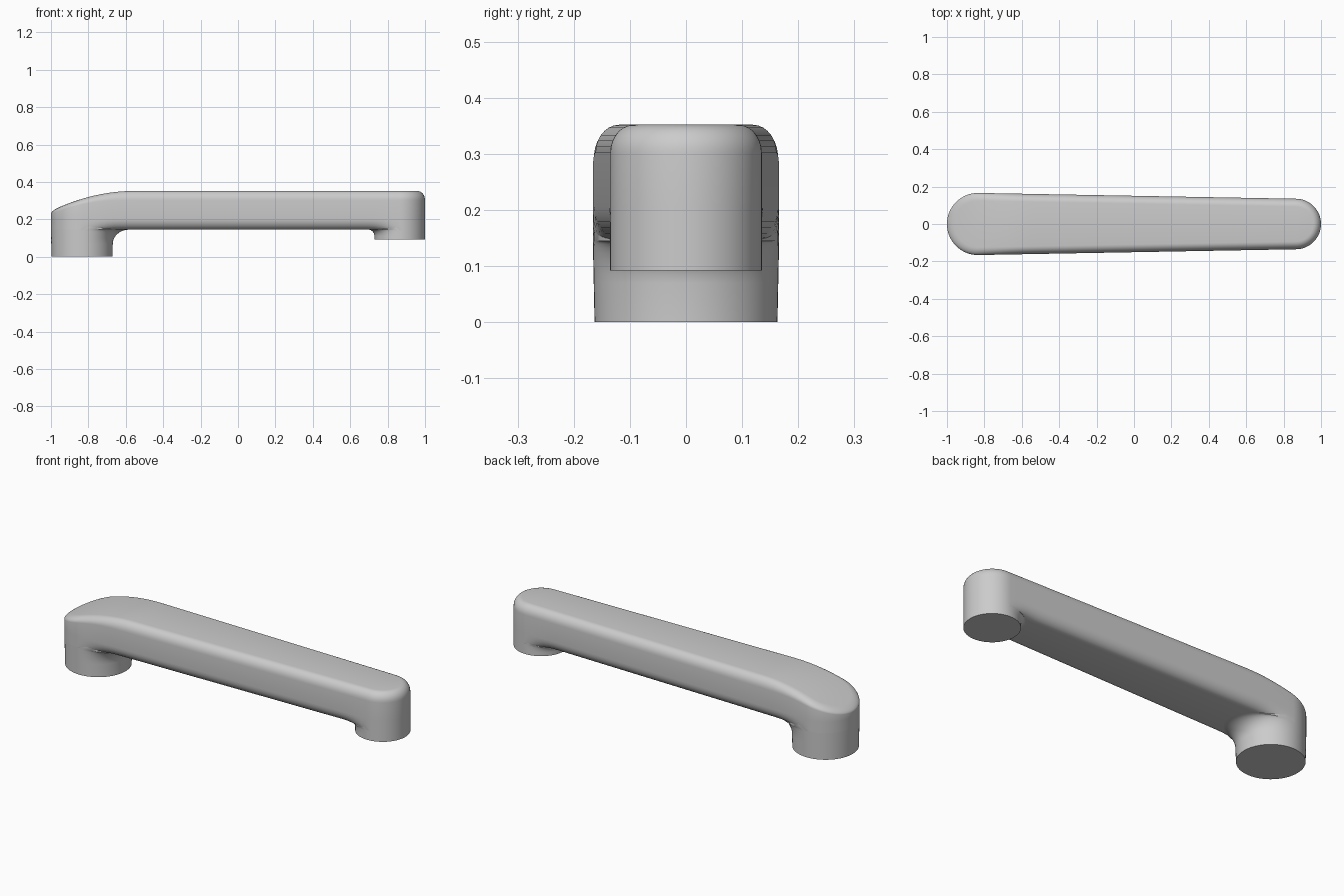
import bpy, bmesh
from math import sin, cos, pi

if "Cube" in bpy.data.objects:
    bpy.data.objects.remove(bpy.data.objects["Cube"])

HALF = 16                       # segments per half circle
LX, LR = -0.834, 0.166          # large rounded end
RX, RR = 0.865, 0.135           # small rounded end
UNDER = 0.145                   # underside of the grip

grey = bpy.data.materials.new("satin grey")
grey.use_nodes = True
grey.diffuse_color = (0.6, 0.6, 0.6, 1)
grey.node_tree.nodes["Principled BSDF"].inputs["Base Color"].default_value = grey.diffuse_color


def finish(name, bm):
    bmesh.ops.remove_doubles(bm, verts=bm.verts, dist=1e-5)
    bmesh.ops.recalc_face_normals(bm, faces=bm.faces)
    mesh = bpy.data.meshes.new(name)
    bm.to_mesh(mesh)
    bm.free()
    mesh.materials.append(grey)
    obj = bpy.data.objects.new(name, mesh)
    bpy.context.collection.objects.link(obj)
    bpy.ops.object.select_all(action='DESELECT')
    bpy.context.view_layer.objects.active = obj
    obj.select_set(True)
    bpy.ops.object.shade_smooth_by_angle(angle=0.7)


def bridge(bm, a, b):
    n = len(a)
    for i in range(n):
        j = (i + 1) % n
        bm.faces.new((a[i], a[j], b[j], b[i]))


def clamp(t):
    return max(0.0, min(1.0, t))


def top_height(x):
    return 0.352 - 0.107 * clamp((-0.55 - x) / 0.45) ** 2


def under_weight(x):
    t = clamp(min((x - LX) / 0.2, (RX - x) / 0.16))
    return t * t * (3 - 2 * t)


# Half outline of the grip, left tip to right tip: x, half width, outward normal
columns = []
for i in range(HALF + 1):
    a = i * pi / 2 / HALF
    columns.append((LX - LR * cos(a), LR * sin(a), -cos(a), sin(a)))
STEPS = 50
for i in range(1, STEPS):
    t = i / STEPS
    columns.append((LX + (RX - LX) * t, LR + (RR - LR) * t, 0, 1))
for i in range(HALF + 1):
    a = i * pi / 2 / HALF
    columns.append((RX + RR * sin(a), RR * cos(a), sin(a), cos(a)))


def top_point(x, angle):
    inset = 0.042 * (1 - cos(angle))
    drop = 0.05 - 0.035 * clamp((-0.6 - x) / 0.4)
    return inset, lambda px: top_height(px) - drop * (1 - sin(angle))


def under_point(x, angle):
    inset = 0.05 * under_weight(x) * (1 - cos(angle))
    return inset, lambda px: UNDER + 0.06 * (1 - sin(angle))


# Grip: stacked outlines with rounded upper and lower edges
bm = bmesh.new()
arc = [i * pi / 2 / 7 for i in range(8)]
layers = [(under_point, a) for a in reversed(arc)] + [(top_point, a) for a in arc]
rings = []
for rule, angle in layers:
    front, back = [], []
    for x, w, nx, ny in columns:
        inset, height = rule(x, angle)
        px, py = x - nx * inset, w - ny * inset
        front.append(bm.verts.new((px, -py, height(px))))
        back.append(bm.verts.new((px, py, height(px))))
    rings.append((front, back))
for (f0, b0), (f1, b1) in zip(rings, rings[1:]):
    bridge(bm, f0 + b0[::-1], f1 + b1[::-1])
for front, back in (rings[0], rings[-1]):
    for i in range(len(columns) - 1):
        bm.faces.new((front[i], front[i + 1], back[i + 1], back[i]))
finish("grip", bm)


# Feet: round posts with a fillet that flares toward the middle of the grip
def foot(name, cx, r, base, inward, flare, fillet, draft):
    bm = bmesh.new()
    start = UNDER - fillet
    levels = [(base, 0.0, 0.0), (start, 0.0, 0.0)]
    for i in range(1, 9):
        a = i * pi / 2 / 8
        levels.append((start + fillet * sin(a), flare * (1 - cos(a)), 0.0))
    levels.append((UNDER, flare, 0.055))
    rings = []
    for z, e, lift in levels:
        radius = r - draft * (UNDER - z) / (UNDER - base)
        ring = []
        for i in range(4 * HALF):
            a = i * pi / 2 / HALF
            side = max(0.0, cos(a))
            ring.append(bm.verts.new((cx + inward * (radius * cos(a) + e * side),
                                      radius * sin(a), z + lift * min(1, 2 * side))))
        rings.append(ring)
    for lower, upper in zip(rings, rings[1:]):
        bridge(bm, lower, upper)
    bm.faces.new(rings[0])
    finish(name, bm)


foot("large_foot", LX, LR, 0.0, 1, 0.085, 0.075, 0.003)
foot("small_foot", RX, RR, 0.092, -1, 0.035, 0.035, 0.0)
